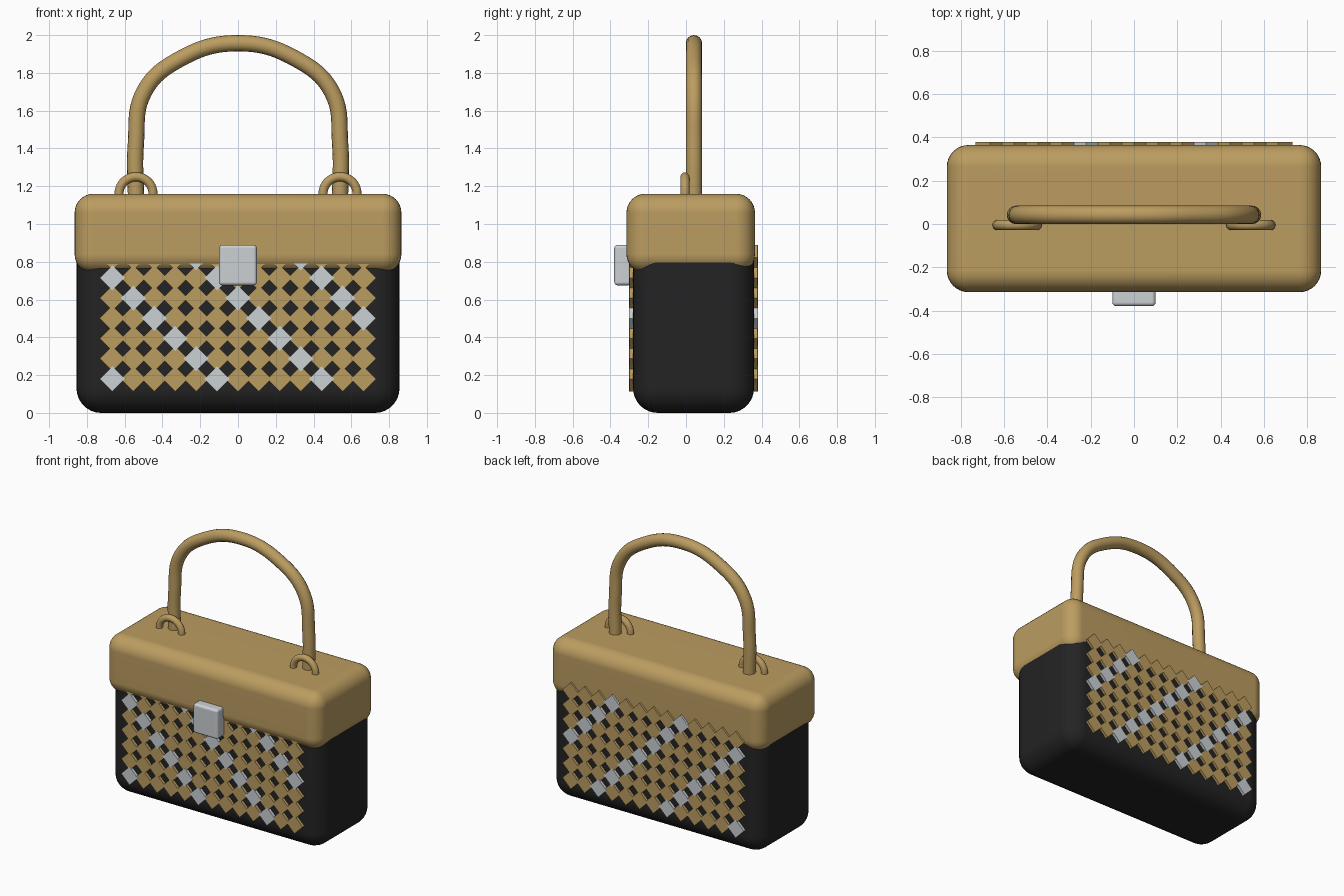
import bpy, bmesh, math
from mathutils import Matrix, Vector

if "Cube" in bpy.data.objects:
    bpy.data.objects.remove(bpy.data.objects["Cube"])


def material(name, rgb):
    m = bpy.data.materials.new(name)
    m.diffuse_color = (*rgb, 1)
    m.use_nodes = True
    m.node_tree.nodes["Principled BSDF"].inputs["Base Color"].default_value = m.diffuse_color
    return m


TAN = material("tan leather", (0.50, 0.335, 0.118))
BLACK = material("black leather", (0.017, 0.017, 0.017))
SILVER = material("silver", (0.60, 0.635, 0.66))


def finish(ob, angle=35):
    bpy.ops.object.select_all(action='DESELECT')
    ob.select_set(True)
    bpy.context.view_layer.objects.active = ob
    bpy.ops.object.shade_smooth_by_angle(angle=math.radians(angle))


def add_mesh(name, bm, mats):
    me = bpy.data.meshes.new(name)
    bm.to_mesh(me)
    bm.free()
    for m in mats:
        me.materials.append(m)
    ob = bpy.data.objects.new(name, me)
    bpy.context.collection.objects.link(ob)
    return ob


def rounded_box(name, lo, hi, radius, segments, mat):
    lo, hi = Vector(lo), Vector(hi)
    bm = bmesh.new()
    bmesh.ops.create_cube(bm, size=1, matrix=Matrix.Translation((lo + hi) / 2)
                          @ Matrix.Diagonal((*(hi - lo), 1)))
    bmesh.ops.bevel(bm, geom=bm.edges[:], offset=radius, segments=segments,
                    profile=0.5, affect='EDGES')
    ob = add_mesh(name, bm, [mat])
    finish(ob)
    ob.modifiers.new("flat_sides", 'WEIGHTED_NORMAL').keep_sharp = True
    return ob


# Main shell, lid and clasp
rounded_box("body", (-0.855, -0.28, 0), (0.855, 0.36, 1.08), 0.13, 8, BLACK)
rounded_box("lid", (-0.865, -0.315, 0.74), (0.865, 0.365, 1.16), 0.10, 8, TAN)
rounded_box("clasp", (-0.10, -0.38, 0.675), (0.10, -0.29, 0.89), 0.018, 4, SILVER)


# Lattice of diamond tiles, with diagonal silver stripes
def diamond_panel(name, y_outer, y_inner):
    bm = bmesh.new()
    side = 0.067 * math.sqrt(2)
    for col in range(13):
        for row in range(7):
            silver = (col + row) % 5 == 0
            proud = 0.001 if silver else 0
            depth = abs(y_outer - y_inner) + 2 * proud
            place = Matrix.Translation((-0.665 + col * 0.1108,
                                        (y_outer + y_inner) / 2,
                                        0.18 + row * 0.107))
            place = place @ Matrix.Rotation(math.pi / 4, 4, 'Y') \
                @ Matrix.Diagonal((side, depth, side, 1))
            verts = bmesh.ops.create_cube(bm, size=1, matrix=place)["verts"]
            for f in {f for v in verts for f in v.link_faces}:
                f.material_index = int(silver)
    return add_mesh(name, bm, [TAN, SILVER])


diamond_panel("front_tiles", -0.30, -0.27)
diamond_panel("back_tiles", 0.379, 0.35)

# Arched handle
half = [(0.54, 1.12), (0.541, 1.42), (0.497, 1.70), (0.31, 1.872)]
path = [(-x, z) for x, z in half] + [(0, 1.957)] + half[::-1]
curve = bpy.data.curves.new("handle", 'CURVE')
curve.dimensions = '3D'
curve.bevel_depth = 0.043
curve.bevel_resolution = 6
curve.resolution_u = 10
curve.use_fill_caps = True
spline = curve.splines.new('BEZIER')
spline.bezier_points.add(len(path) - 1)
for p, (x, z) in zip(spline.bezier_points, path):
    p.co = (x, 0.042, z)
    p.handle_left_type = p.handle_right_type = 'AUTO'
curve.materials.append(TAN)
handle = bpy.data.objects.new("handle", curve)
bpy.context.collection.objects.link(handle)
bpy.ops.object.select_all(action='DESELECT')
handle.select_set(True)
bpy.context.view_layer.objects.active = handle
bpy.ops.object.convert(target='MESH')
finish(bpy.context.object, 50)

# Rings at the foot of the handle
for label, x in (("left", -0.54), ("right", 0.54)):
    bpy.ops.mesh.primitive_torus_add(location=(x, -0.005, 1.16),
                                     rotation=(math.pi / 2, 0, 0),
                                     major_radius=0.09, minor_radius=0.024,
                                     major_segments=40, minor_segments=14)
    ring = bpy.context.object
    ring.name = label + "_handle_ring"
    ring.data.materials.append(TAN)
    finish(ring, 50)
